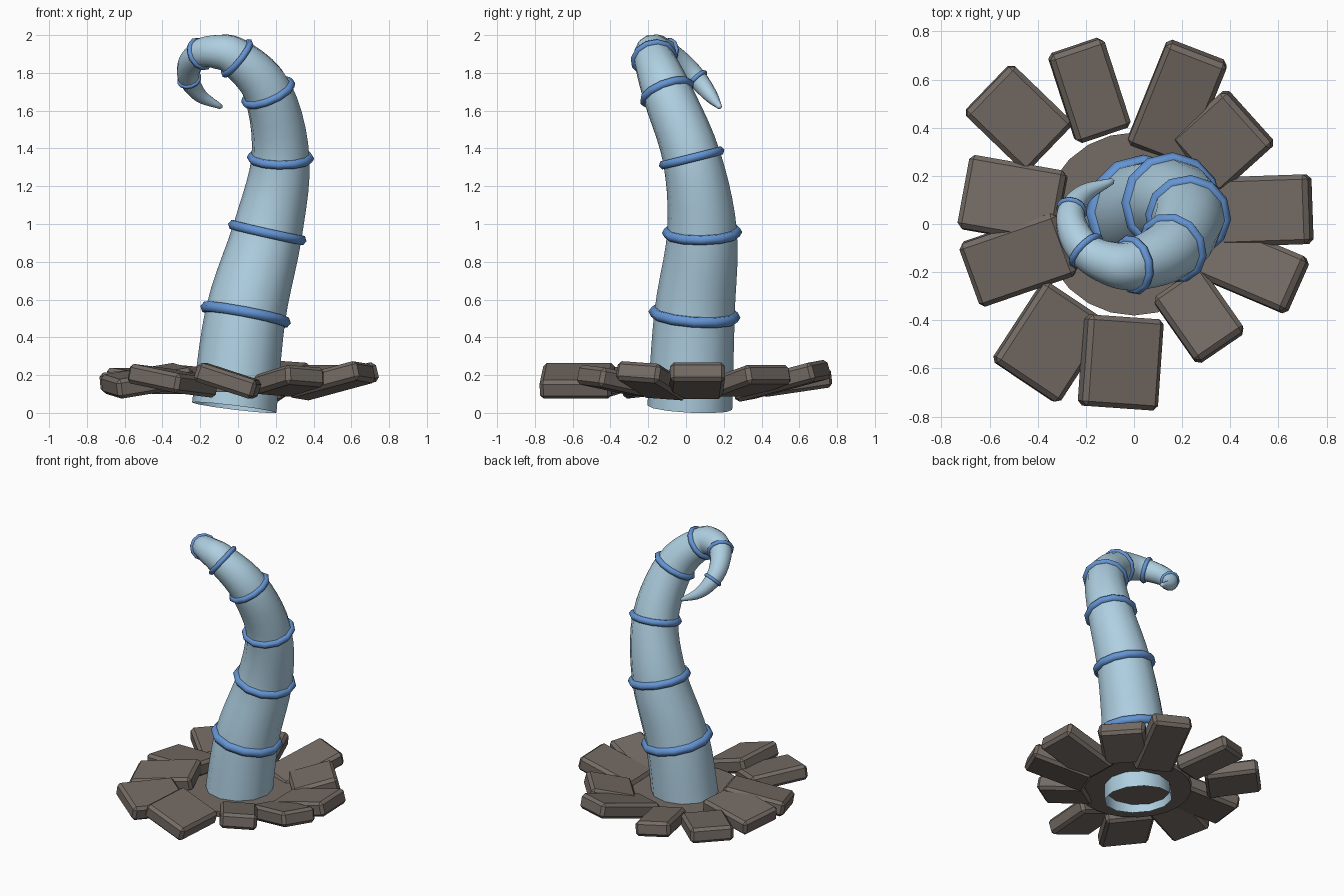
import bpy, bmesh, math
from mathutils import Vector, Matrix

if "Cube" in bpy.data.objects:
    bpy.data.objects.remove(bpy.data.objects["Cube"])


def material(name, rgb):
    m = bpy.data.materials.new(name)
    m.diffuse_color = (*rgb, 1)
    m.use_nodes = True
    m.node_tree.nodes["Principled BSDF"].inputs["Base Color"].default_value = m.diffuse_color
    return m


SKIN = material("pale blue skin", (0.43, 0.63, 0.76))
BAND = material("mid blue band", (0.127, 0.30, 0.66))
STONE = material("brown stone", (0.175, 0.147, 0.128))


def finish(bm, name, mat, smooth=False):
    bmesh.ops.recalc_face_normals(bm, faces=bm.faces)
    me = bpy.data.meshes.new(name)
    bm.to_mesh(me)
    bm.free()
    me.materials.append(mat)
    ob = bpy.data.objects.new(name, me)
    bpy.context.collection.objects.link(ob)
    if smooth:
        for p in me.polygons:
            p.use_smooth = True
    return ob


# Tentacle spine: x, y, z, tube radius, band thickness (0 = no band)
SPINE = [
    (-0.02, 0.02, 0.028, 0.225, 0),
    (0.04, 0.045, 0.52, 0.213, 0.031),
    (0.155, 0.085, 0.955, 0.185, 0.028),
    (0.225, 0.03, 1.35, 0.154, 0.025),
    (0.16, -0.10, 1.695, 0.132, 0.022),
    (-0.005, -0.17, 1.877, 0.107, 0.019),
    (-0.11, -0.16, 1.912, 0.092, 0),
    (-0.20, -0.11, 1.90, 0.077, 0.015),
    (-0.255, -0.02, 1.84, 0.066, 0),
    (-0.258, 0.06, 1.765, 0.055, 0.012),
    (-0.20, 0.13, 1.68, 0.038, 0),
    (-0.09, 0.178, 1.62, 0.013, 0),
]
SIDES, STEPS = 12, 5
P = [Vector(s[:4]) for s in SPINE]


def spline(i, t):
    """Point (with radius) and tangent on a Catmull-Rom segment."""
    a = P[i - 1] if i > 0 else 2 * P[0] - P[1]
    b, c = P[i], P[i + 1]
    d = P[i + 2] if i + 2 < len(P) else 2 * P[-1] - P[-2]
    k1, k2, k3 = c - a, 2 * a - 5 * b + 4 * c - d, 3 * b - a - 3 * c + d
    pt = b + 0.5 * (k1 * t + k2 * t * t + k3 * t ** 3)
    tan = k1 + 2 * k2 * t + 3 * k3 * t * t
    return pt, tan.xyz.normalized()


samples = [spline(i, k / STEPS) for i in range(len(P) - 1) for k in range(STEPS)]
samples.append(spline(len(P) - 2, 1.0))

# Tentacle tube, open at the bottom, pointed at the tip
bm = bmesh.new()
u = Vector((1, 0, 0))
rings, frames = [], []
for pt, tan in samples:
    u = (u - tan * u.dot(tan)).normalized()
    v = tan.cross(u)
    frames.append((pt.xyz, u.copy(), v, tan))
    rings.append([bm.verts.new(pt.xyz + pt.w * (math.cos(a) * u + math.sin(a) * v))
                  for a in (2 * math.pi * j / SIDES for j in range(SIDES))])
for r0, r1 in zip(rings, rings[1:]):
    for j in range(SIDES):
        k = (j + 1) % SIDES
        bm.faces.new((r0[j], r0[k], r1[k], r1[j]))
tip = bm.verts.new(samples[-1][0].xyz + samples[-1][1] * 0.01)
for j in range(SIDES):
    bm.faces.new((rings[-1][j], rings[-1][(j + 1) % SIDES], tip))
finish(bm, "tentacle", SKIN, True)

# Bands around the tentacle
n = 0
for i, s in enumerate(SPINE):
    if not s[4]:
        continue
    n += 1
    c, u, v, w = frames[i * STEPS]
    bm = bmesh.new()
    loops = []
    for j in range(SIDES):
        a = 2 * math.pi * j / SIDES
        out = math.cos(a) * u + math.sin(a) * v
        loops.append([bm.verts.new(c + out * (s[3] + s[4] * math.cos(b)) + w * s[4] * math.sin(b))
                      for b in (math.pi * q / 3 for q in range(6))])
    for j in range(SIDES):
        l0, l1 = loops[j], loops[(j + 1) % SIDES]
        for q in range(6):
            bm.faces.new((l0[q], l0[(q + 1) % 6], l1[(q + 1) % 6], l1[q]))
    finish(bm, f"band_{n}", BAND, True)

# Ground disc under the slabs
bm = bmesh.new()
bmesh.ops.create_cone(bm, cap_ends=True, segments=24, radius1=0.38, radius2=0.38, depth=0.04,
                      matrix=Matrix.Translation((0, 0, 0.13)))
finish(bm, "ground_disc", STONE)

# Broken slabs: x, y, heading, length, width, outward pitch, roll (degrees)
SLABS = [
    (-0.48, 0.44, 136, 0.36, 0.29, 6, 0),
    (-0.185, 0.555, 108, 0.39, 0.24, 8, 5),
    (0.18, 0.505, 68, 0.47, 0.27, 14, 4),
    (0.37, 0.345, 42, 0.31, 0.31, 14, 0),
    (0.53, 0.055, 2, 0.42, 0.29, 14, 0),
    (0.49, -0.18, -23, 0.42, 0.25, 14, -4),
    (0.27, -0.38, -55, 0.33, 0.245, 10, -4),
    (-0.055, -0.575, -94, 0.38, 0.33, 0, -18),
    (-0.345, -0.49, 237, 0.40, 0.33, 4, -10),
    (-0.48, -0.145, 199, 0.43, 0.28, -9, -6),
    (-0.505, 0.1, 170, 0.41, 0.31, -6, 4),
]
for n, (x, y, head, length, width, pitch, roll) in enumerate(SLABS, 1):
    bm = bmesh.new()
    bmesh.ops.create_cube(bm, size=1, matrix=Matrix.Diagonal((length, width, 0.105, 1)))
    bmesh.ops.bevel(bm, geom=bm.edges[:], offset=0.02, segments=1, affect='EDGES')
    bm.transform(Matrix.Translation((x, y, 0.17))
                 @ Matrix.Rotation(math.radians(head), 4, 'Z')
                 @ Matrix.Rotation(math.radians(-pitch), 4, 'Y')
                 @ Matrix.Rotation(math.radians(roll), 4, 'X'))
    finish(bm, f"slab_{n}", STONE)
